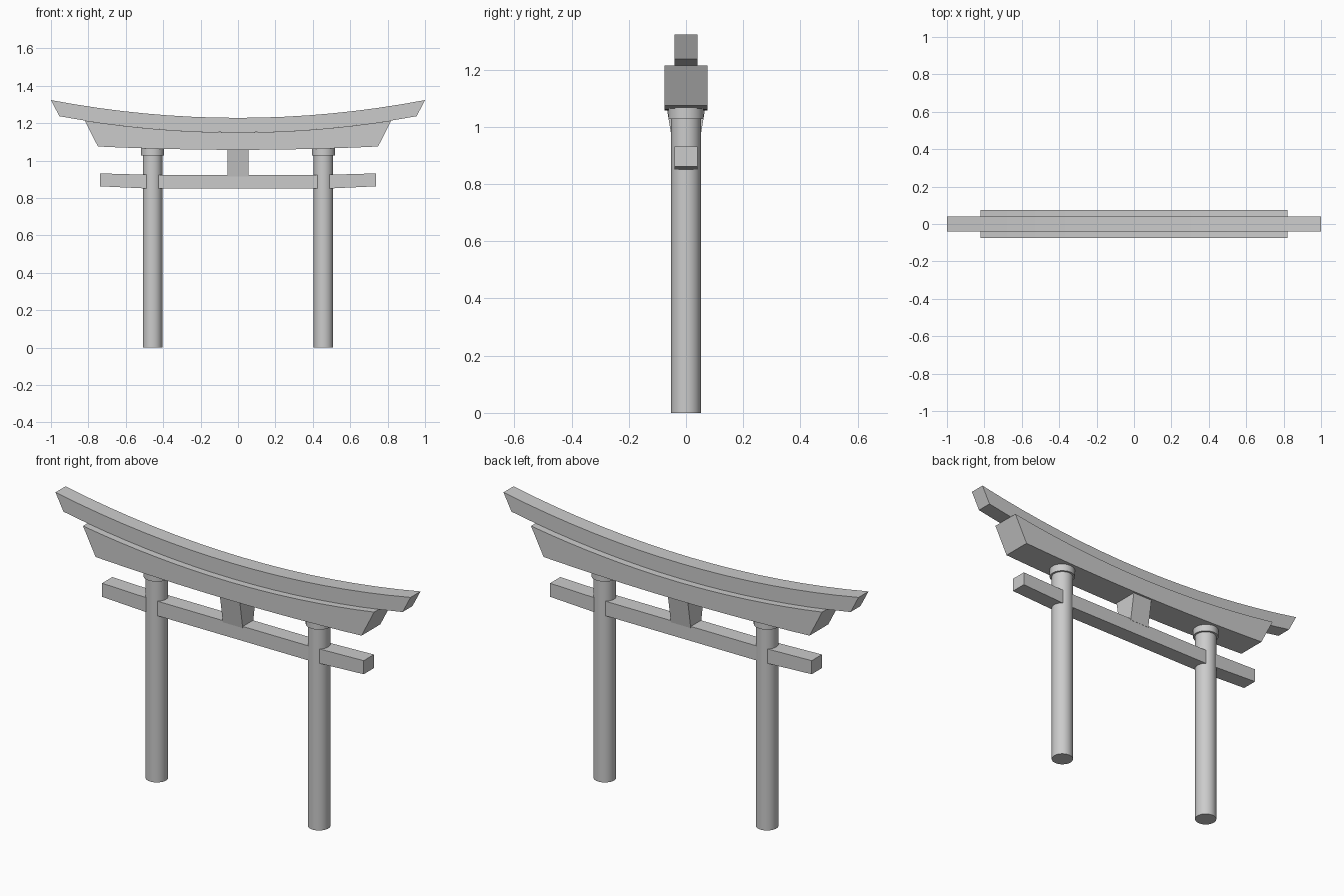
import bpy, bmesh, math

if "Cube" in bpy.data.objects:
    bpy.data.objects.remove(bpy.data.objects["Cube"])


def finish(name, bm, smooth=30):
    bmesh.ops.recalc_face_normals(bm, faces=bm.faces)
    mesh = bpy.data.meshes.new(name)
    bm.to_mesh(mesh)
    bm.free()
    ob = bpy.data.objects.new(name, mesh)
    bpy.context.collection.objects.link(ob)
    bpy.ops.object.select_all(action='DESELECT')
    ob.select_set(True)
    bpy.context.view_layer.objects.active = ob
    bpy.ops.object.shade_smooth_by_angle(angle=math.radians(smooth))
    return ob


def beam(name, bottom, top, half_y):
    """Long beam: matching (x, z) points along its lower and upper edges."""
    bm = bmesh.new()
    rings = []
    for (xb, zb), (xt, zt) in zip(bottom, top):
        rings.append([bm.verts.new(p) for p in (
            (xb, -half_y, zb), (xb, half_y, zb),
            (xt, half_y, zt), (xt, -half_y, zt))])
    for a, b in zip(rings, rings[1:]):
        for i in range(4):
            j = (i + 1) % 4
            bm.faces.new((a[i], a[j], b[j], b[i]))
    bm.faces.new(rings[0])
    bm.faces.new(rings[-1])
    return finish(name, bm)


def arc(half_x, z, k, steps=16):
    """Gently upswept edge, z + k*x^2."""
    xs = [half_x * (2 * i / steps - 1) for i in range(steps + 1)]
    return [(x, z + k * x * x) for x in xs]


def cylinder(name, x, radius, z0, z1):
    bm = bmesh.new()
    bmesh.ops.create_cone(bm, cap_ends=True, segments=32, radius1=radius,
                          radius2=radius, depth=z1 - z0)
    bmesh.ops.translate(bm, verts=bm.verts, vec=(0, 0, (z0 + z1) / 2))
    ob = finish(name, bm)
    ob.location.x = x
    return ob


# Pillars with collars
for side, x in (("left", -0.457), ("right", 0.457)):
    cylinder(side + "_pillar", x, 0.052, 0, 1.05)
    cylinder(side + "_collar", x, 0.062, 1.027, 1.067)

# Upswept top lintel and the wider lintel under it
beam("top_lintel", arc(0.955, 1.15, 0.095), arc(1.0, 1.228, 0.095), 0.04)
beam("lower_lintel", arc(0.749, 1.057, 0.032), arc(0.82, 1.15, 0.095), 0.076)

# Tie beam, straight between the pillars with slightly raised ends
beam("tie_beam",
     [(-0.737, 0.862), (-0.46, 0.849), (0.46, 0.849), (0.737, 0.862)],
     [(-0.737, 0.931), (-0.46, 0.923), (0.46, 0.923), (0.737, 0.931)], 0.041)

# Centre strut, flaring front and back towards the top
bm = bmesh.new()
bmesh.ops.create_cube(bm, size=1)
for v in bm.verts:
    up = v.co.z > 0
    v.co = (math.copysign(0.056, v.co.x),
            math.copysign(0.067 if up else 0.042, v.co.y),
            1.065 if up else 0.915)
finish("centre_strut", bm)
